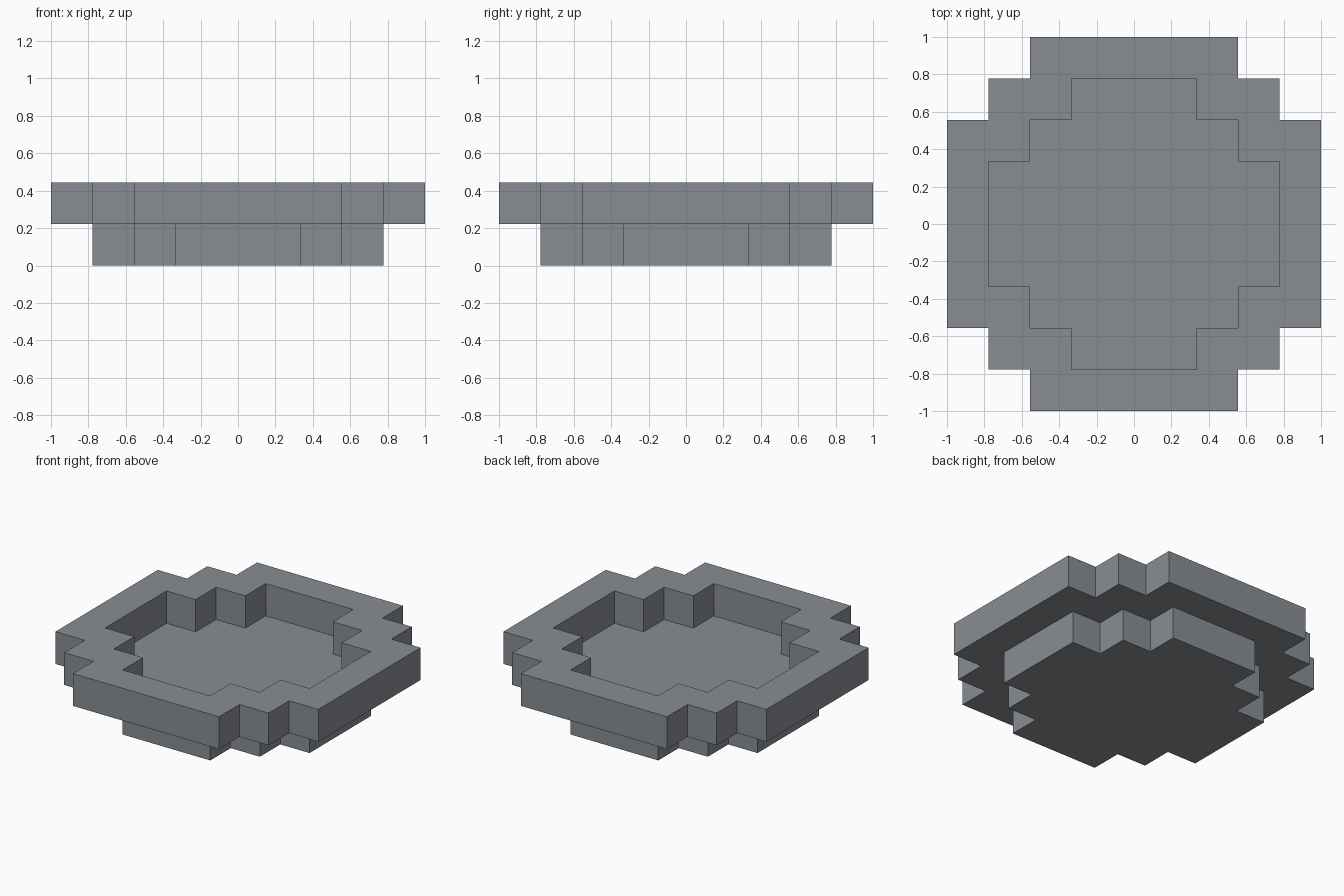
import bpy
import bmesh

if "Cube" in bpy.data.objects:
    bpy.data.objects.remove(bpy.data.objects["Cube"], do_unlink=True)

U = 2 / 9  # one block step

stone = bpy.data.materials.new("slate_grey")
stone.use_nodes = True
grey = (0.25, 0.27, 0.295, 1)
stone.diffuse_color = grey
stone.node_tree.nodes["Principled BSDF"].inputs["Base Color"].default_value = grey


def stepped_outline(radius):
    """Stepped round outline, counter-clockwise: one corner turned four times."""
    r, m, s = radius * U, (radius - 1) * U, (radius - 2) * U
    corner = [(r, s), (m, s), (m, m), (s, m), (s, r)]
    points = []
    for _ in range(4):
        points += corner
        corner = [(-y, x) for x, y in corner]
    return points


def finish(name, bm):
    bmesh.ops.recalc_face_normals(bm, faces=bm.faces)
    mesh = bpy.data.meshes.new(name)
    bm.to_mesh(mesh)
    bm.free()
    mesh.materials.append(stone)
    obj = bpy.data.objects.new(name, mesh)
    bpy.context.collection.objects.link(obj)


def loop(bm, radius, z):
    return [bm.verts.new((x, y, z)) for x, y in stepped_outline(radius)]


def bridge(bm, a, b):
    for i in range(len(a)):
        j = (i + 1) % len(a)
        bm.faces.new((a[i], a[j], b[j], b[i]))


# Base plate, whose top is the basin floor
bm = bmesh.new()
bottom, top = loop(bm, 3.5, 0), loop(bm, 3.5, U)
bridge(bm, bottom, top)
bm.faces.new(bottom[::-1])
bm.faces.new(top)
finish("base_plate", bm)

# Raised rim around the basin
bm = bmesh.new()
rings = [loop(bm, 4.5, U), loop(bm, 4.5, 2 * U),
         loop(bm, 3.5, 2 * U), loop(bm, 3.5, U)]
for k in range(4):
    bridge(bm, rings[k], rings[(k + 1) % 4])
finish("rim", bm)
